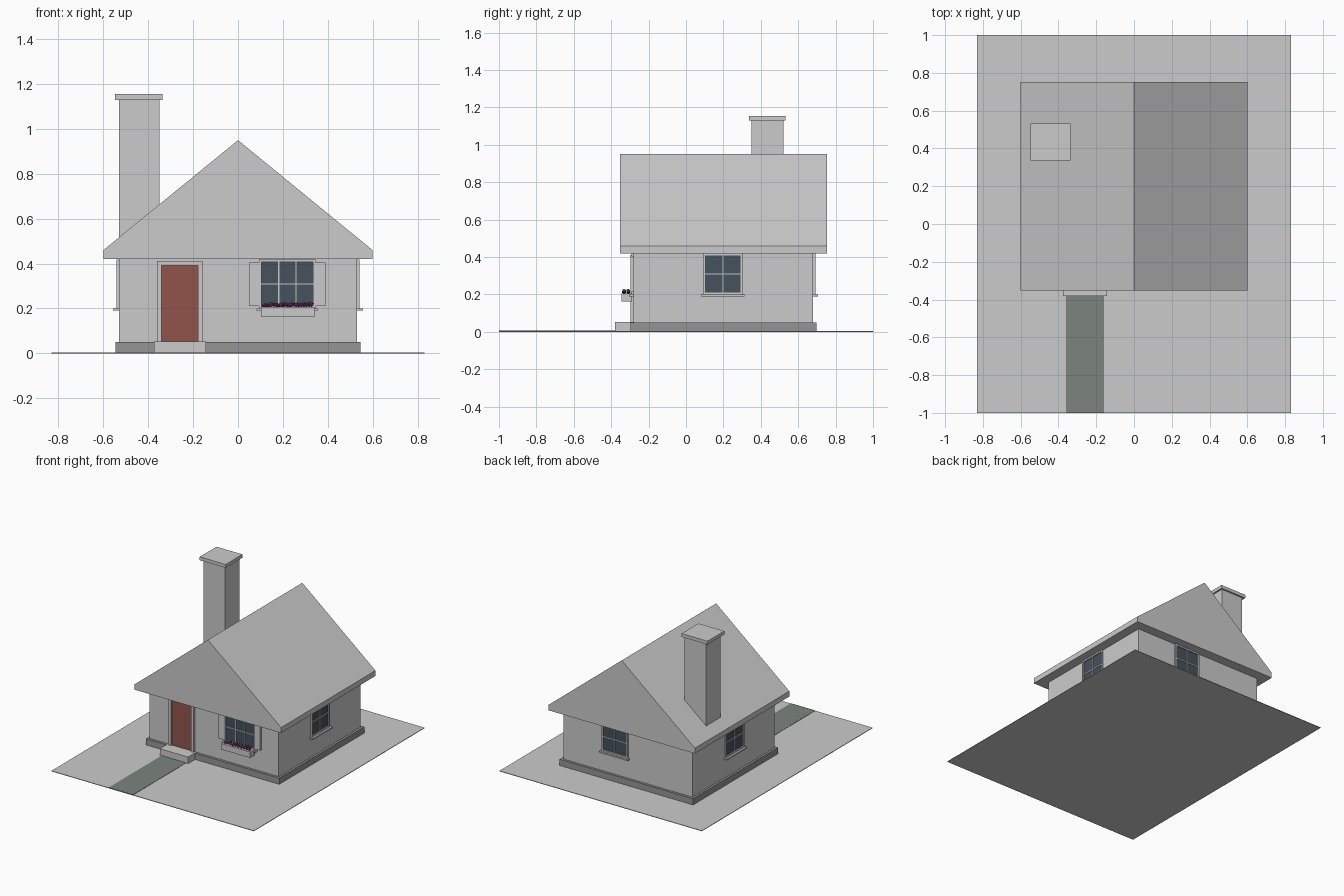
import bpy, bmesh, math, random
from mathutils import Matrix, Vector

if "Cube" in bpy.data.objects:
    bpy.data.objects.remove(bpy.data.objects["Cube"])

random.seed(4)


def material(name, rgb):
    m = bpy.data.materials.new(name)
    m.diffuse_color = (*rgb, 1)
    m.use_nodes = True
    m.node_tree.nodes["Principled BSDF"].inputs["Base Color"].default_value = m.diffuse_color
    return m


STONE = material("dark_stone", (0.3, 0.3, 0.3))
PAVING = material("paving", (0.2, 0.23, 0.21))
WOOD = material("red_wood", (0.28, 0.09, 0.07))
GLASS = material("glass", (0.06, 0.085, 0.11))
PETAL = material("petals", (0.25, 0.04, 0.2))


def finish(bm, name, mat=None, matrix=Matrix()):
    bmesh.ops.recalc_face_normals(bm, faces=bm.faces)
    mesh = bpy.data.meshes.new(name)
    bm.to_mesh(mesh)
    bm.free()
    if mat:
        mesh.materials.append(mat)
    ob = bpy.data.objects.new(name, mesh)
    ob.matrix_world = matrix
    bpy.context.collection.objects.link(ob)
    return ob


def boxes(name, spans, mat=None, matrix=Matrix()):
    """One object made of boxes, each given as (x0, x1, y0, y1, z0, z1)."""
    bm = bmesh.new()
    for x0, x1, y0, y1, z0, z1 in spans:
        m = Matrix.Translation(((x0 + x1) / 2, (y0 + y1) / 2, (z0 + z1) / 2))
        m = m @ Matrix.Diagonal((x1 - x0, y1 - y0, z1 - z0, 1))
        bmesh.ops.create_cube(bm, size=1, matrix=m)
    return finish(bm, name, mat, matrix)


def window(name, location, angle, half, columns):
    """Window on a wall; local -y points outwards, local y = 0 is the wall face."""
    m = Matrix.Translation(location) @ Matrix.Rotation(angle, 4, 'Z')
    z0, z1, t = 0.2, 0.418, 0.011
    g = half - t
    boxes(name + "_glass", [(-g, g, -0.004, 0.005, z0 + t, z1 - t)], GLASS, m)
    boxes(name + "_frame", [
        (-half, -g, -0.012, 0.005, z0, z1), (g, half, -0.012, 0.005, z0, z1),
        (-g, g, -0.012, 0.005, z0, z0 + t), (-g, g, -0.012, 0.005, z1 - t, z1)], None, m)
    bars = [(-g, g, -0.008, 0.002, 0.306, 0.312)]
    for i in range(1, columns):
        x = -g + 2 * g * i / columns
        bars.append((x - 0.003, x + 0.003, -0.0085, 0.002, z0 + t, z1 - t))
    boxes(name + "_bars", bars, None, m)
    boxes(name + "_sill", [(-half - 0.011, half + 0.011, -0.026, 0.005, 0.19, 0.2)], None, m)


# Plot, path and doorstep
boxes("plot", [(-0.83, 0.83, -1, 1, 0, 0.004)])
boxes("path", [(-0.36, -0.16, -1, -0.29, 0.002, 0.006)], PAVING)
boxes("doorstep", [(-0.375, -0.143, -0.38, -0.28, 0.001, 0.053)])

# House body
boxes("foundation", [(-0.547, 0.547, -0.298, 0.698, 0.001, 0.05)], STONE)
boxes("walls", [(-0.53, 0.53, -0.28, 0.68, 0.045, 0.43)])

# Gable roof extruded from its front profile
bm = bmesh.new()
profile = [(-0.6, 0.42), (0.6, 0.42), (0.6, 0.46), (0, 0.95), (-0.6, 0.46)]
face = bm.faces.new([bm.verts.new((x, -0.353, z)) for x, z in profile])
ext = bmesh.ops.extrude_face_region(bm, geom=[face], use_keep_orig=True)
verts = [v for v in ext["geom"] if isinstance(v, bmesh.types.BMVert)]
bmesh.ops.translate(bm, verts=verts, vec=(0, 1.106, 0))
finish(bm, "roof")

# Chimney
boxes("chimney", [(-0.53, -0.35, 0.35, 0.52, 0.44, 1.135)])
boxes("chimney_cap", [(-0.549, -0.337, 0.336, 0.532, 1.13, 1.155)])

# Door
boxes("door", [(-0.34, -0.178, -0.286, -0.275, 0.05, 0.392)], WOOD)
boxes("door_frame", [
    (-0.36, -0.34, -0.298, -0.275, 0.05, 0.411), (-0.178, -0.158, -0.298, -0.275, 0.05, 0.411),
    (-0.34, -0.178, -0.298, -0.275, 0.392, 0.411)])

# Windows
window("front_window", (0.22, -0.28, 0), 0, 0.126, 3)
window("right_window", (0.53, 0.197, 0), math.pi / 2, 0.106, 2)
window("left_window", (-0.53, 0.197, 0), -math.pi / 2, 0.106, 2)
window("back_window", (0.102, 0.68, 0), math.pi, 0.106, 2)

# Shutters either side of the front window
for side, name in ((-1, "left_shutter"), (1, "right_shutter")):
    a, b = sorted((0.22 + side * 0.118, 0.22 + side * 0.17))
    boxes(name, [(a, b, -0.298, -0.275, 0.212, 0.405)])

# Flower box with blossoms
boxes("flower_box", [(0.102, 0.34, -0.344, -0.29, 0.162, 0.206)])
bm = bmesh.new()
for i in range(20):
    x = 0.114 + i * 0.214 / 19
    p = Vector((x, -0.331 if i % 2 else -0.309, 0.214 + random.uniform(-0.002, 0.005)))
    bmesh.ops.create_icosphere(bm, subdivisions=1, radius=random.uniform(0.009, 0.012),
                               matrix=Matrix.Translation(p))
finish(bm, "flowers", PETAL)
